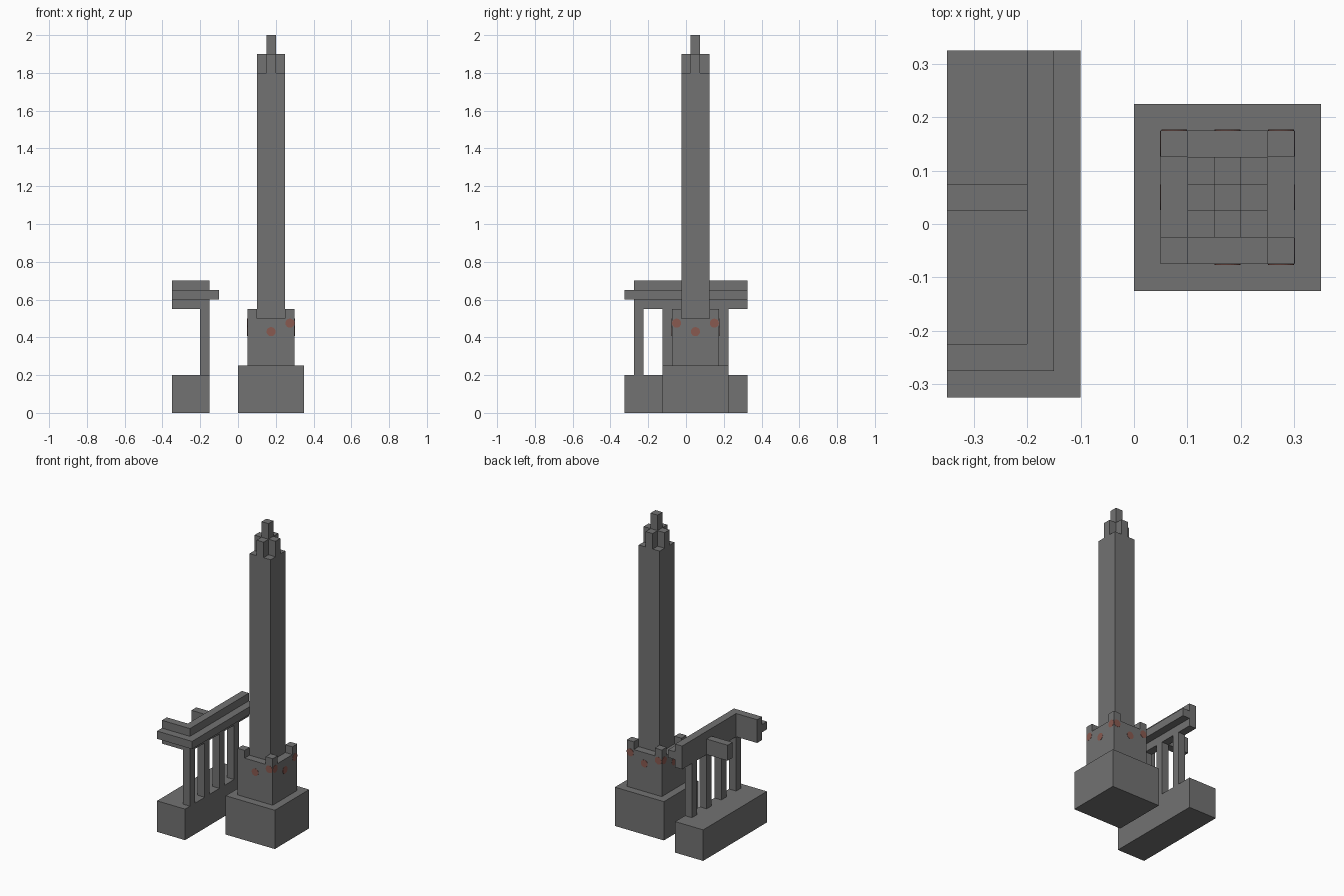
import bpy
import bmesh
import math
from mathutils import Matrix, Vector

cube = bpy.data.objects.get("Cube")
if cube:
    bpy.data.objects.remove(cube, do_unlink=True)


def material(name, rgb):
    mat = bpy.data.materials.new(name)
    mat.use_nodes = True
    mat.diffuse_color = (*rgb, 1)
    mat.node_tree.nodes["Principled BSDF"].inputs["Base Color"].default_value = (*rgb, 1)
    return mat


STONE = material("grey stone", (0.17, 0.17, 0.17))
RED = material("dull red", (0.25, 0.10, 0.08))


def finish(name, bm, mat):
    bmesh.ops.recalc_face_normals(bm, faces=bm.faces)
    mesh = bpy.data.meshes.new(name)
    bm.to_mesh(mesh)
    bm.free()
    mesh.materials.append(mat)
    obj = bpy.data.objects.new(name, mesh)
    bpy.context.collection.objects.link(obj)
    return obj


def prism(name, outline, z0, z1):
    """Extrude a plan outline upward."""
    bm = bmesh.new()
    face = bm.faces.new([bm.verts.new((x, y, z0)) for x, y in outline])
    top = bmesh.ops.extrude_face_region(bm, geom=[face])["geom"]
    verts = [v for v in top if isinstance(v, bmesh.types.BMVert)]
    bmesh.ops.translate(bm, verts=verts, vec=(0, 0, z1 - z0))
    return finish(name, bm, STONE)


def box(name, x0, x1, y0, y1, z0, z1):
    return prism(name, [(x0, y0), (x1, y0), (x1, y1), (x0, y1)], z0, z1)


def block(name, half, z0, z1, dx=0, dy=0):
    """Square block placed relative to the tower axis."""
    x, y = CX + dx, CY + dy
    return box(name, x - half, x + half, y - half, y + half, z0, z1)


def angle(x_out, x_in, y_out, y_in):
    """L-shaped plan with its corner at the front."""
    return [(-0.35, y_out), (x_out, y_out), (x_out, 0.325),
            (x_in, 0.325), (x_in, y_in), (-0.35, y_in)]


# Ruined colonnade: plinth, four pillars, beam, ledge and broken cross beam
box("colonnade_plinth", -0.35, -0.15, -0.325, 0.325, 0, 0.2)
for i in range(4):
    y = -0.275 + 0.15 * i
    box(f"pillar_{i + 1}", -0.2, -0.15, y, y + 0.05, 0.2, 0.55)
prism("corner_beam", angle(-0.15, -0.2, -0.275, -0.225), 0.55, 0.7)
prism("beam_ledge", angle(-0.1, -0.15, -0.325, -0.275), 0.6, 0.65)
box("cross_beam", -0.35, -0.2, 0.025, 0.075, 0.55, 0.65)

# Tower: base, pedestal with raised corners, shaft and stepped crown
CX, CY = 0.175, 0.05
block("tower_base", 0.175, 0, 0.25)
block("pedestal", 0.125, 0.25, 0.5)
for sx in (-1, 1):
    for sy in (-1, 1):
        block("pedestal_corner", 0.025, 0.5, 0.55, sx * 0.1, sy * 0.1)
block("shaft", 0.075, 0.5, 1.8)
block("spire", 0.025, 1.8, 2.0)
for dx, dy in ((1, 0), (-1, 0), (0, 1), (0, -1)):
    block("crown_arm", 0.025, 1.8, 1.9, dx * 0.05, dy * 0.05)


def stud(name, normal, side, z):
    """Thin round plate on a pedestal face, offset sideways along it."""
    n = Vector(normal)
    along = Vector((abs(n.y), abs(n.x), 0))
    pos = Vector((CX, CY, z)) + n * 0.125 + along * side
    bm = bmesh.new()
    bmesh.ops.create_cone(bm, cap_ends=True, segments=24, radius1=0.024,
                          radius2=0.024, depth=0.003)
    turn = n.to_track_quat('Z', 'Y').to_matrix().to_4x4()
    bm.transform(Matrix.Translation(pos) @ turn)
    finish(name, bm, RED)


# Red spots: one mid face, and on every corner but the front right one
for nx, ny in ((1, 0), (-1, 0), (0, 1), (0, -1)):
    stud("face_spot", (nx, ny, 0), 0, 0.43)
    for s in (-1, 1):
        if (nx or s, ny or s) != (-1, -1):
            stud("corner_spot", (nx, ny, 0), s * 0.1, 0.475)
